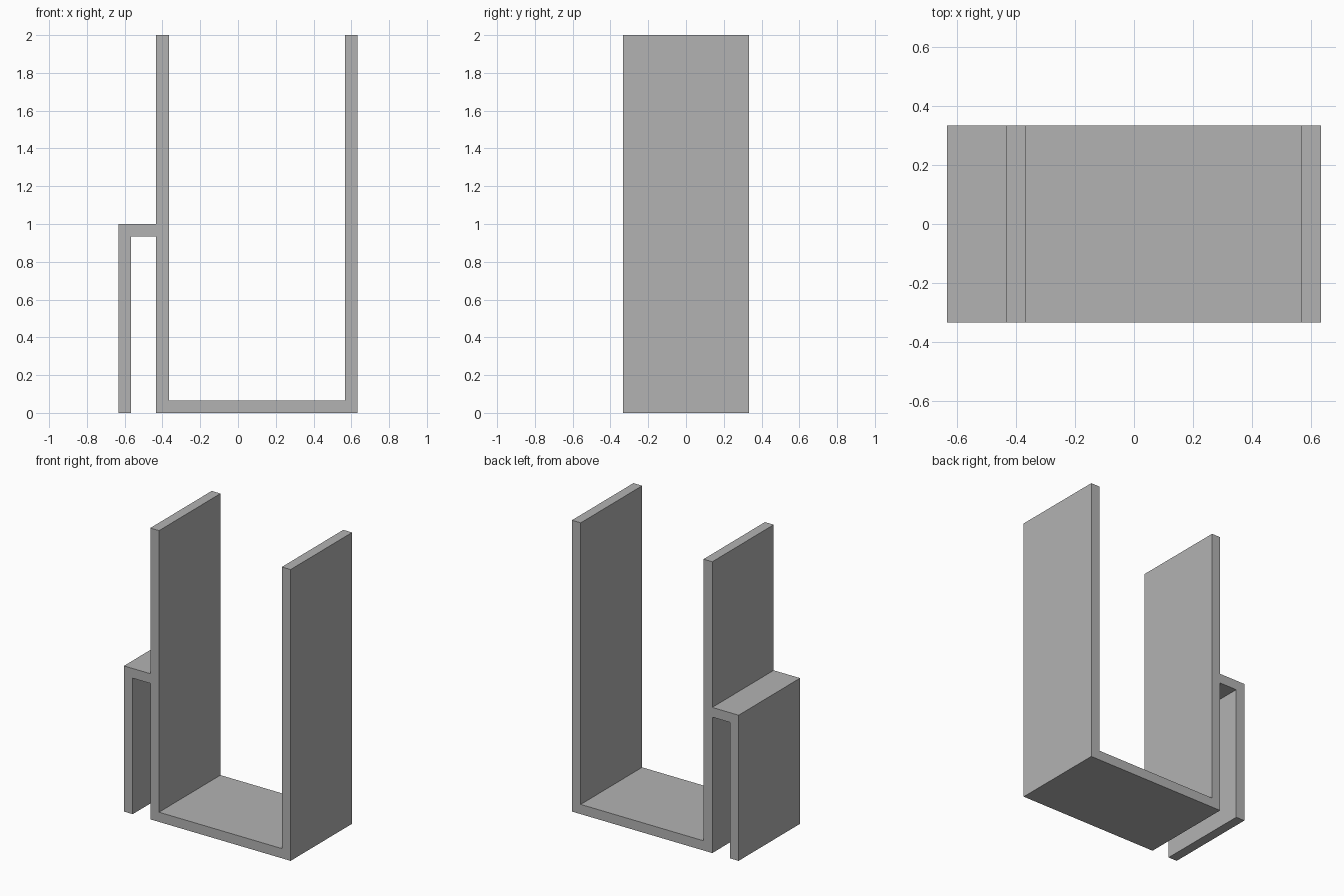
import bpy
import bmesh
from mathutils import Vector

cube = bpy.data.objects.get("Cube")
if cube:
    bpy.data.objects.remove(cube, do_unlink=True)

WALL = 1 / 15      # sheet thickness
DEPTH = 2 / 3      # width of the bent strip
RIGHT = 0.633      # outer face of the left arm
INNER = -0.433     # outer face of the right arm
CLIP = -0.633      # outer face of the hanging clip

grey = bpy.data.materials.new("plain grey")
grey.use_nodes = True
colour = (0.45, 0.45, 0.45, 1)
grey.diffuse_color = colour
grey.node_tree.nodes["Principled BSDF"].inputs["Base Color"].default_value = colour


def extrude_profile(name, points):
    """Extrude an x-z outline along y, centred on y = 0."""
    bm = bmesh.new()
    face = bm.faces.new([bm.verts.new((x, -DEPTH / 2, z)) for x, z in points])
    result = bmesh.ops.extrude_face_region(bm, geom=[face])
    moved = [v for v in result["geom"] if isinstance(v, bmesh.types.BMVert)]
    bmesh.ops.translate(bm, verts=moved, vec=Vector((0, DEPTH, 0)))
    bmesh.ops.recalc_face_normals(bm, faces=bm.faces)
    mesh = bpy.data.meshes.new(name)
    bm.to_mesh(mesh)
    bm.free()
    mesh.materials.append(grey)
    obj = bpy.data.objects.new(name, mesh)
    bpy.context.collection.objects.link(obj)
    return obj


# One continuous bracket: U-shaped holder with a hook-over clip on its right arm
extrude_profile("holder_bracket", [
    (INNER, 0), (RIGHT, 0), (RIGHT, 2), (RIGHT - WALL, 2),
    (RIGHT - WALL, WALL), (INNER + WALL, WALL), (INNER + WALL, 2), (INNER, 2),
    (INNER, 1), (CLIP, 1), (CLIP, 0), (CLIP + WALL, 0),
    (CLIP + WALL, 1 - WALL), (INNER, 1 - WALL),
])
